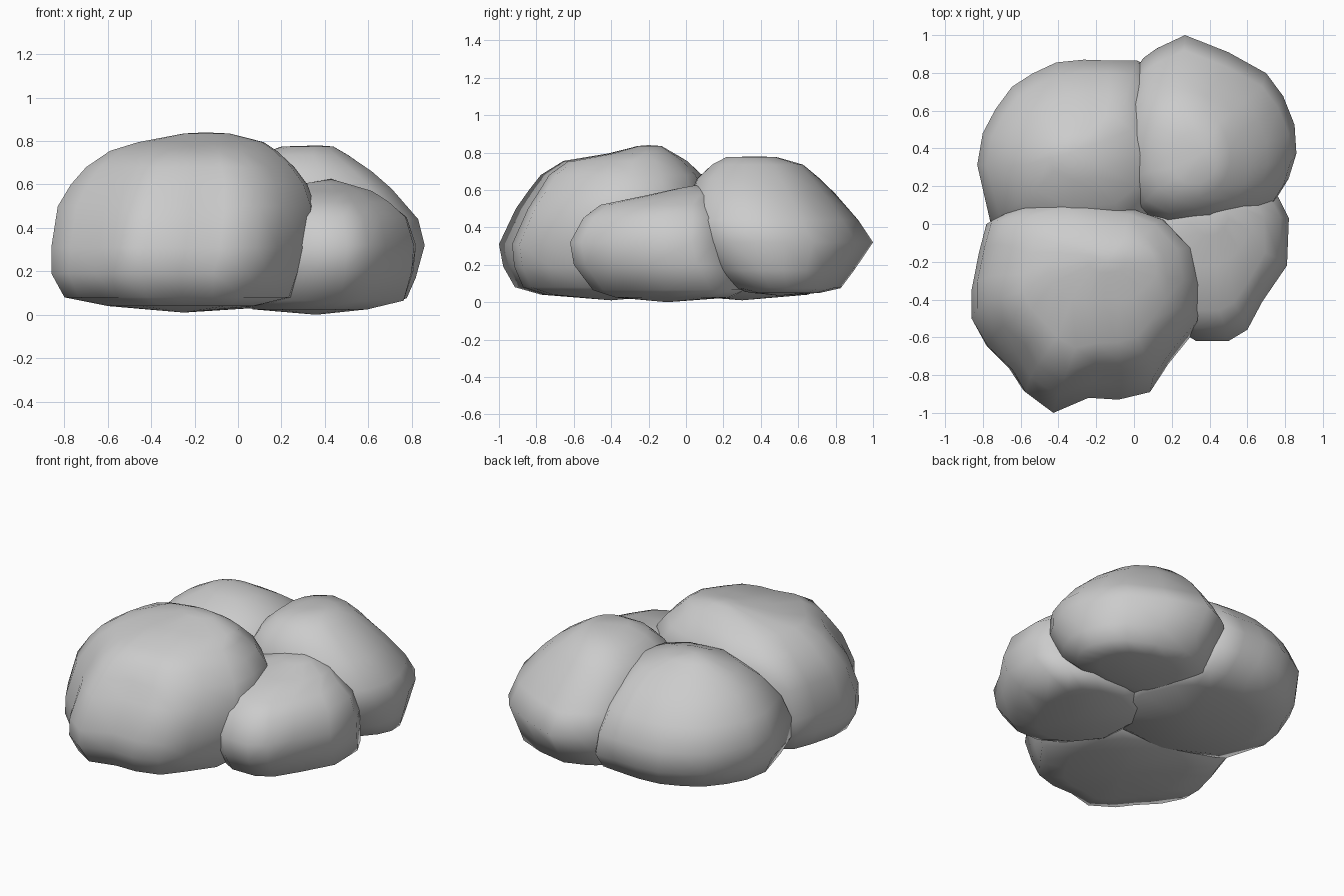
import bpy, bmesh, math


def boulder(name, outline, levels, bottom, top):
    """Loft a plan outline through levels of (z, x0, x1, y0, y1), closed by two tips."""
    xs, ys = [p[0] for p in outline], [p[1] for p in outline]
    cx, cy = (max(xs) + min(xs)) / 2, (max(ys) + min(ys)) / 2
    w, d = (max(xs) - min(xs)) / 2, (max(ys) - min(ys)) / 2
    bm = bmesh.new()
    rings = []
    for k, (z, x0, x1, y0, y1) in enumerate(levels):
        # the outline is rounded off towards the bottom and the top
        t = 0.7 * max(0, abs(k / (len(levels) - 1) - 0.42) - 0.1) / 0.48
        ring = []
        for x, y in outline:
            u, v = (x - cx) / w, (y - cy) / d
            r = math.hypot(u, v)
            s = 1 - t + t / r
            ring.append(bm.verts.new(((x0 + x1) / 2 + u * s * (x1 - x0) / 2,
                                      (y0 + y1) / 2 + v * s * (y1 - y0) / 2, z)))
        rings.append(ring)
    low, high = bm.verts.new(bottom), bm.verts.new(top)
    n = len(outline)
    for i in range(n):
        j = (i + 1) % n
        for a, b in zip(rings, rings[1:]):
            bm.faces.new((a[i], a[j], b[j], b[i]))
        bm.faces.new((low, rings[0][j], rings[0][i]))
        bm.faces.new((high, rings[-1][i], rings[-1][j]))
    bmesh.ops.recalc_face_normals(bm, faces=bm.faces)
    for f in bm.faces:
        f.smooth = True
    me = bpy.data.meshes.new(name)
    bm.to_mesh(me)
    bm.free()
    ob = bpy.data.objects.new(name, me)
    bpy.context.collection.objects.link(ob)
    return ob


# Largest boulder, front left
boulder("front_left_rock",
        [(-.78, 0), (-.65, .07), (-.44, .11), (-.3, .10), (0, .06), (.17, 0),
         (.33, -.17), (.36, -.38), (.34, -.57), (.2, -.74), (.1, -.89), (-.07, -.93),
         (-.23, -.92), (-.42, -1), (-.57, -.89), (-.64, -.77), (-.77, -.65),
         (-.86, -.5), (-.86, -.35), (-.82, -.15)],
        [(.04, -.6, .08, -.78, -.05), (.08, -.8, .25, -.92, .03),
         (.19, -.86, .29, -.98, .09), (.31, -.86, .34, -1, .11),
         (.5, -.83, .355, -.91, .12), (.6, -.77, .32, -.84, .12),
         (.68, -.7, .26, -.78, .09), (.755, -.59, .18, -.66, .01),
         (.795, -.46, .12, -.42, -.06), (.835, -.25, -.04, -.26, -.13)],
        (-.25, -.4, .01), (-.15, -.2, .84))

# Back right boulder
boulder("back_right_rock",
        [(.05, .88), (.12, .93), (.27, 1), (.5, .91), (.7, .8), (.79, .68), (.85, .53),
         (.86, .38), (.82, .25), (.74, .12), (.5, .03), (.2, .01), (0, .1), (-.08, .3),
         (-.07, .6), (-.02, .78)],
        [(.05, .16, .65, .34, .72), (.075, 0, .78, .22, .83), (.17, -.04, .82, .1, .9),
         (.32, -.08, .86, .0, 1), (.44, -.07, .83, -.02, .92), (.58, -.05, .71, .02, .8),
         (.66, 0, .62, .05, .72), (.735, .08, .51, .13, .63), (.775, .2, .44, .21, .49)],
        (.4, .5, .035), (.37, .38, .78))

# Back left boulder
boulder("back_left_rock",
        [(-.76, 0), (-.83, .3), (-.8, .47), (-.73, .6), (-.64, .72), (-.53, .79),
         (-.4, .85), (-.25, .865), (-.1, .86), (.04, .86), (.15, .7), (.25, .4),
         (.2, .05), (0, -.15), (-.4, -.2)],
        [(.04, -.6, .22, -.08, .65), (.085, -.76, .27, -.17, .78), (.2, -.82, .26, -.2, .86),
         (.34, -.83, .22, -.18, .87), (.48, -.78, .18, -.12, .8), (.6, -.67, .12, -.03, .69),
         (.68, -.57, .05, .08, .58), (.74, -.45, -.13, .23, .48)],
        (-.25, .3, .01), (-.33, .38, .775))

# Smallest boulder, front right
boulder("front_right_rock",
        [(.33, -.61), (.5, -.61), (.6, -.55), (.68, -.4), (.81, -.21), (.82, .04),
         (.76, .16), (.6, .22), (.35, .22), (.12, .15), (0, -.05), (.03, -.35), (.2, -.53)],
        [(.025, .06, .6, -.38, .24), (.065, .0, .77, -.5, .32), (.2, 0, .81, -.6, .24),
         (.32, 0, .82, -.62, .21), (.45, .02, .78, -.55, .2), (.52, .06, .7, -.46, .18),
         (.57, .16, .62, -.22, .16), (.605, .3, .5, -.06, .12)],
        (.36, -.1, 0), (.43, .05, .625))
